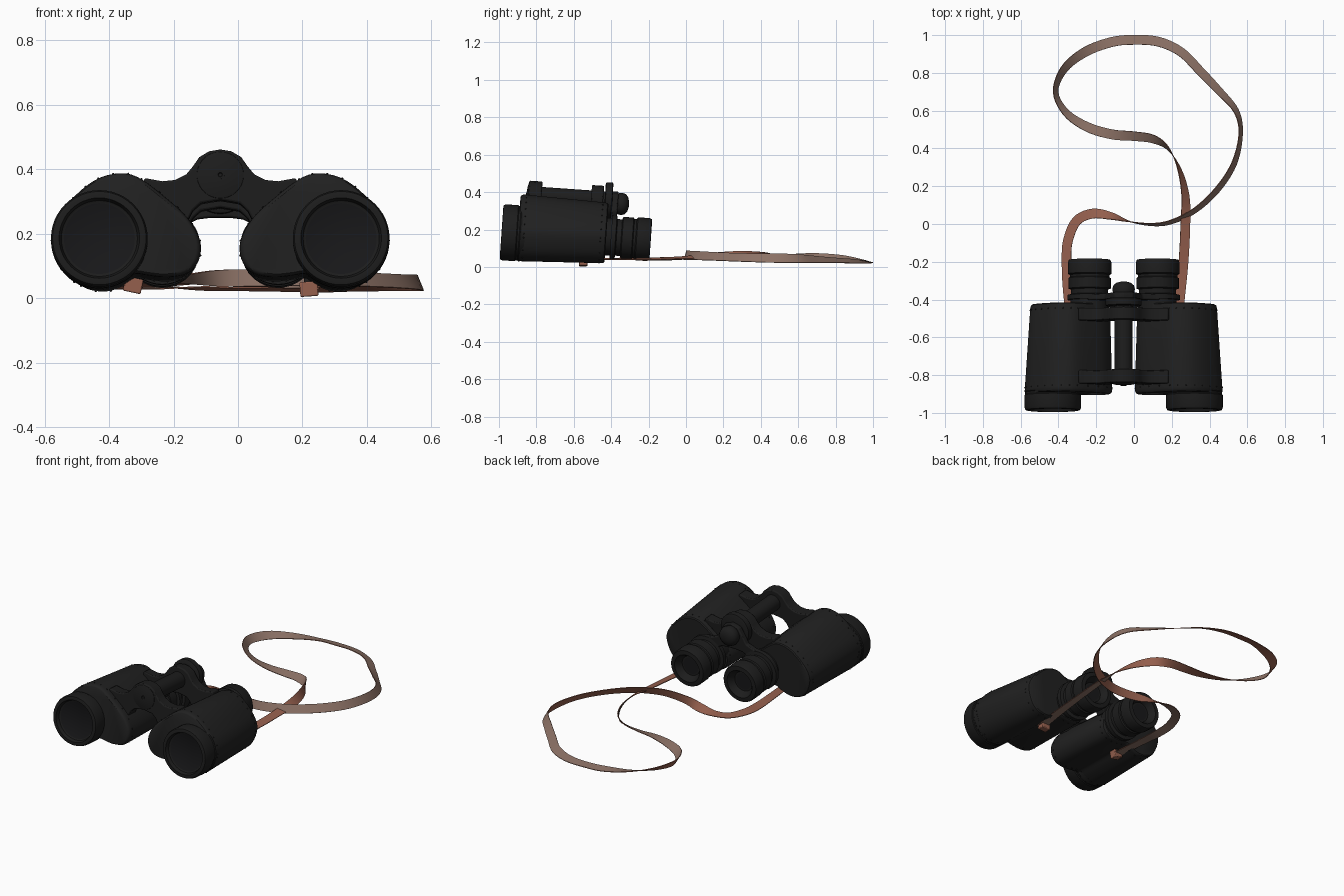
import bpy, bmesh, math
from mathutils import Matrix, Vector

if "Cube" in bpy.data.objects:
    bpy.data.objects.remove(bpy.data.objects["Cube"])

AXIS_X = -0.055          # hinge axis of the binoculars
PIVOT = Vector((0, -0.9, 0.2))
TILT = (Matrix.Translation(PIVOT) @ Matrix.Rotation(math.radians(-4), 4, 'X')
        @ Matrix.Translation(-PIVOT))


def material(name, rgb):
    m = bpy.data.materials.new(name)
    m.diffuse_color = (*rgb, 1)
    m.use_nodes = True
    m.node_tree.nodes["Principled BSDF"].inputs["Base Color"].default_value = m.diffuse_color
    return m


LEATHER = material("black_leather", (0.015, 0.015, 0.015))
METAL = material("black_metal", (0.012, 0.012, 0.012))
GLASS = material("dark_glass", (0.009, 0.009, 0.01))
TAN = material("strap_red_brown", (0.30, 0.115, 0.075))
SUEDE = material("strap_grey_brown", (0.26, 0.165, 0.13))


def finish(name, bm, mats, tilt=True, mirror=False, bevel=0, recalc=True):
    if tilt:
        bm.transform(TILT)
    if recalc:
        bmesh.ops.recalc_face_normals(bm, faces=bm.faces)
    me = bpy.data.meshes.new(name)
    bm.to_mesh(me)
    bm.free()
    for m in mats:
        me.materials.append(m)
    ob = bpy.data.objects.new(name, me)
    bpy.context.collection.objects.link(ob)
    if tilt:
        ob.location.x = AXIS_X
    if bevel:
        b = ob.modifiers.new("bevel", 'BEVEL')
        b.width, b.segments, b.limit_method = bevel, 2, 'ANGLE'
    if mirror:
        ob.modifiers.new("mirror", 'MIRROR').use_mirror_merge = False
    bpy.context.view_layer.objects.active = ob
    ob.select_set(True)
    bpy.ops.object.shade_smooth_by_angle(angle=math.radians(35))
    ob.select_set(False)
    return ob


def loft(bm, rings):
    loops = [[bm.verts.new(p) for p in r] for r in rings]
    n = len(loops[0])
    for a, b in zip(loops, loops[1:]):
        for i in range(n):
            j = (i + 1) % n
            bm.faces.new((a[i], a[j], b[j], b[i]))
    return bm.faces.new(loops[0]), bm.faces.new(loops[-1])


def lathe(name, profile, u, z, mats, mirror=False, n=48, last=0, first=0):
    """Turned part along y, profile of (y, radius)."""
    bm = bmesh.new()
    caps = loft(bm, [[(u + r * math.cos(2 * math.pi * i / n), y,
                       z + r * math.sin(2 * math.pi * i / n)) for i in range(n)]
                     for y, r in profile])
    caps[0].material_index, caps[1].material_index = first, last
    return finish(name, bm, mats, mirror=mirror)


def spline(pts, sub, closed):
    """Catmull-Rom resampling of tuples."""
    n, out = len(pts), []
    get = (lambda i: pts[i % n]) if closed else (lambda i: pts[max(0, min(n - 1, i))])
    for i in range(n if closed else n - 1):
        for k in range(sub):
            t = k / sub
            out.append(tuple(0.5 * (2 * b + (c - a) * t + (2 * a - 5 * b + 4 * c - d) * t * t
                                    + (3 * b - a - 3 * c + d) * t ** 3)
                             for a, b, c, d in zip(get(i - 1), get(i), get(i + 1), get(i + 2))))
    if not closed:
        out.append(pts[-1])
    return out


def plate(name, half, y0, y1):
    """Symmetric plate from a half outline (u, z), extruded along y."""
    outline = half + [(-u, z) for u, z in reversed(half) if u > 0]
    bm = bmesh.new()
    loft(bm, [[(u, y, z) for u, z in outline] for y in (y0, y1)])
    return finish(name, bm, [METAL], bevel=0.006)


# Prism housings, tapering to the rear
body = spline([(.525, .18), (.51, .245), (.47, .30), (.42, .348), (.365, .38), (.30, .39),
               (.245, .372), (.17, .315), (.10, .25), (.062, .18), (.065, .12), (.10, .078),
               (.16, .065), (.22, .07), (.265, .075), (.31, .05), (.37, .031), (.44, .042),
               (.495, .09)], 4, True)


def section(y, inset=1.0):
    k = 1 - 0.1 * (y + 0.9) / 0.48
    return [(.28 + inset * (.2 + (u - .2) * k - .28), y, .2 + inset * (.25 + (z - .25) * k - .2))
            for u, z in body]


bm = bmesh.new()
loft(bm, [section(-.897, .93), section(-.893, .965), section(-.883, .99), section(-.87),
          section(-.65), section(-.445), section(-.43, .985), section(-.425, .95)])
finish("prism_housing", bm, [LEATHER], mirror=True)

# Small rivets around both ends of the leather covering
bm = bmesh.new()
for y in (-.865, -.455):
    for p in section(y)[::3]:
        bmesh.ops.create_icosphere(bm, subdivisions=1, radius=.004, matrix=Matrix.Translation(p))
finish("rivets", bm, [METAL], mirror=True)

# Objective barrels with recessed lenses
lathe("objective_barrel",
      [(-.86, .145), (-.885, .15), (-.89, .146), (-.90, .146), (-.905, .15), (-.97, .15),
       (-.983, .145), (-.985, .138), (-.985, .125), (-.965, .118), (-.96, .11)],
      .375, .18, [METAL, GLASS], True, last=1)

# Eyepieces
lathe("eyepiece",
      [(-.46, .10), (-.40, .10), (-.40, .118), (-.375, .118), (-.37, .098), (-.345, .098),
       (-.34, .112), (-.285, .112), (-.28, .105), (-.268, .105), (-.262, .115), (-.20, .115),
       (-.188, .11), (-.186, .085), (-.205, .07), (-.225, .06), (-.225, .05)],
      .18, .195, [METAL, GLASS], True, last=1)

# Hinge plates joining the housings, front and rear
hinge = [(0, .465), (.035, .459), (.065, .441), (.085, .412), (.105, .388), (.14, .37),
         (.18, .366), (.235, .376), (.245, .34), (.16, .285), (.10, .245), (.085, .275),
         (.06, .298), (0, .308)]
plate("front_hinge_plate", hinge, -.855, -.785)
plate("rear_hinge_plate", hinge, -.52, -.455)

# Hinge rod, domed front cap and screw
lathe("hinge_rod", [(-.84, .048), (-.44, .048)], 0, .388, [METAL], n=32)
lathe("hinge_cap", [(-.85, .076), (-.856, .072), (-.862, .05), (-.866, .02), (-.866, .008)],
      0, .385, [METAL])
lathe("hinge_screw", [(-.85, .013), (-.869, .013), (-.869, .007), (-.866, .005)],
      0, .385, [METAL], n=16)

# Focus wheel, eyepiece bridge and rear knob
lathe("focus_wheel", [(-.447, .088), (-.443, .095), (-.41, .095), (-.406, .088)],
      0, .39, [METAL])
plate("eyepiece_bridge", [(0, .44), (.05, .425), (.075, .38), (.10, .335), (.15, .315),
                          (.19, .31), (.19, .26), (.12, .255), (.07, .28), (.03, .285),
                          (0, .285)], -.408, -.375)
lathe("focus_knob", [(-.41, .035), (-.39, .04), (-.38, .055), (-.355, .06), (-.335, .054),
                     (-.322, .038), (-.316, .015)], 0, .375, [METAL], n=32)

# Strap: x, y, height, roll in degrees along the centre line
path = [(.225, -.57, .03, 0), (.24, -.42, .04, 0), (.262, -.2, .042, 10), (.272, 0, .05, 15),
        (.272, .15, .058, 40), (.24, .29, .06, 70), (.18, .40, .055, 105), (.10, .45, .05, 145),
        (0, .465, .045, 160), (-.12, .475, .045, 178), (-.25, .515, .045, 200),
        (-.36, .59, .05, 225), (-.415, .70, .05, 240), (-.37, .82, .045, 222),
        (-.26, .91, .035, 195), (-.12, .963, .03, 170), (0, .975, .028, 170),
        (.13, .965, .028, 165), (.25, .91, .03, 155), (.35, .81, .035, 150),
        (.45, .705, .04, 138), (.54, .60, .045, 122), (.565, .48, .047, 112),
        (.53, .32, .05, 122), (.44, .18, .055, 125), (.32, .07, .06, 120),
        (.2, .012, .062, 114), (.1, -.003, .062, 105), (-.02, .012, .062, 88),
        (-.12, .042, .06, 45), (-.22, .055, .055, 12), (-.305, .015, .048, 10),
        (-.35, -.09, .044, 15), (-.357, -.2, .042, 15), (-.35, -.35, .045, 5),
        (-.325, -.57, .04, 0)]
line = spline(path, 5, False)
bm = bmesh.new()
rings = []
for i, (x, y, z, roll) in enumerate(line):
    a, b = line[max(0, i - 1)], line[min(len(line) - 1, i + 1)]
    d = Vector((b[0] - a[0], b[1] - a[1], 0)).normalized()
    left, up, t = Vector((-d.y, d.x, 0)), Vector((0, 0, 1)), math.radians(roll)
    across = (left * math.cos(t) + up * math.sin(t)) * .026
    normal = (up * math.cos(t) - left * math.sin(t)) * .002
    c = Vector((x, y, z))
    rings.append([c + across + normal, c - across + normal,
                  c - across - normal, c + across - normal])
loft(bm, rings)
for i, f in enumerate(bm.faces):     # third side of every segment is the underside
    f.material_index = 1 if i % 4 == 2 else 0
finish("strap", bm, [TAN, SUEDE], tilt=False)

# Strap keepers and the lugs they hang from
for x, z, rot in ((.22, .028, 4), (-.325, .04, -12)):
    place = Matrix.Translation((x, -.55, z)) @ Matrix.Rotation(math.radians(-rot), 4, 'Y')
    bm = bmesh.new()
    bmesh.ops.create_cube(bm, matrix=place @ Matrix.Diagonal((.056, .045, .046, 1)))
    finish("strap_keeper", bm, [TAN], tilt=False, bevel=.004)
    bm = bmesh.new()
    bmesh.ops.create_cube(bm, matrix=Matrix.Translation((x, -.53, .07))
                          @ Matrix.Diagonal((.03, .02, .06, 1)))
    finish("strap_lug", bm, [METAL], tilt=False, bevel=.003)
